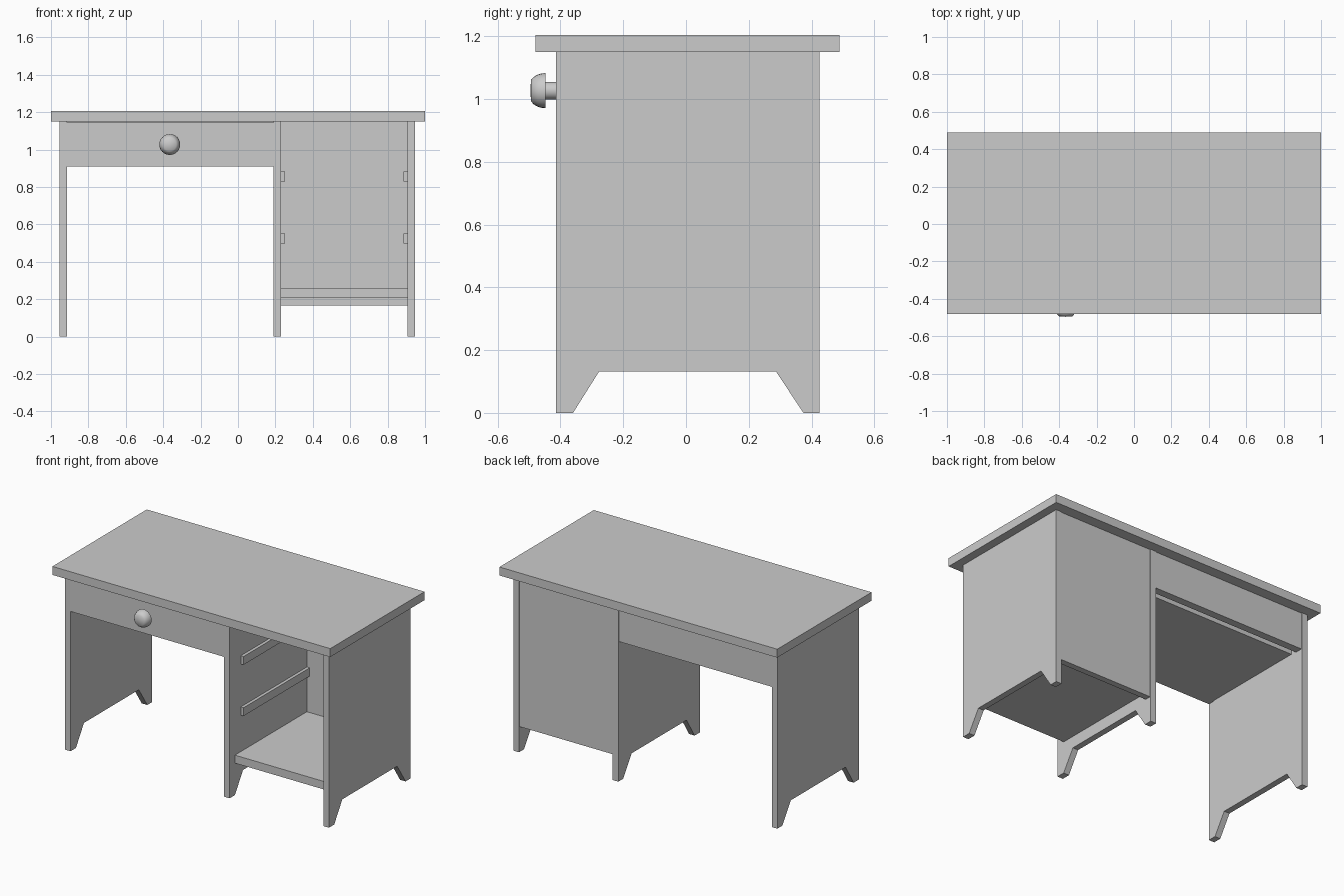
import bpy, bmesh, math

if "Cube" in bpy.data.objects:
    bpy.data.objects.remove(bpy.data.objects["Cube"])


def make_object(name, bm):
    bmesh.ops.recalc_face_normals(bm, faces=bm.faces)
    mesh = bpy.data.meshes.new(name)
    bm.to_mesh(mesh)
    bm.free()
    obj = bpy.data.objects.new(name, mesh)
    bpy.context.collection.objects.link(obj)
    return obj


def box(name, x, y, z):
    """Box from (min, max) ranges on each axis."""
    bm = bmesh.new()
    bmesh.ops.create_cube(bm, size=1)
    for v in bm.verts:
        v.co = [r[0] if c < 0 else r[1] for c, r in zip(v.co, (x, y, z))]
    return make_object(name, bm)


def side_panel(name, x0, x1):
    """Upright panel whose lower edge is cut into two tapered feet."""
    profile = [(-0.415, 0), (-0.36, 0), (-0.277, 0.132), (0.287, 0.132),
               (0.374, 0), (0.425, 0), (0.425, 1.15), (-0.415, 1.15)]
    bm = bmesh.new()
    face = bm.faces.new([bm.verts.new((x0, y, z)) for y, z in profile])
    ext = bmesh.ops.extrude_face_region(bm, geom=[face])
    moved = [g for g in ext["geom"] if isinstance(g, bmesh.types.BMVert)]
    bmesh.ops.translate(bm, verts=moved, vec=(x1 - x0, 0, 0))
    return make_object(name, bm)


# Table top
box("table_top", (-1, 1), (-0.48, 0.49), (1.15, 1.205))

# Three footed panels
side_panel("left_panel", -0.955, -0.915)
side_panel("middle_panel", 0.19, 0.23)
side_panel("right_panel", 0.905, 0.945)

# Back boards: apron over the knee space, full back on the cabinet
box("back_apron", (-0.915, 0.19), (0.37, 0.42), (0.91, 1.15))
box("cabinet_back", (0.23, 0.905), (0.38, 0.42), (0.165, 1.15))

# Cabinet shelf and the runners on both walls
box("cabinet_shelf", (0.23, 0.905), (-0.36, 0.38), (0.208, 0.26))
for level, z in (("lower", 0.497), ("upper", 0.83)):
    for side, x in (("left", 0.23), ("right", 0.885)):
        box(f"{level}_{side}_runner", (x, x + 0.02), (-0.30, 0.38), (z, z + 0.054))

# Drawer: front, floor, sides and back
box("drawer_front", (-0.915, 0.19), (-0.415, -0.375), (0.91, 1.145))
box("drawer_floor", (-0.91, 0.185), (-0.375, 0.335), (0.91, 0.94))
box("drawer_back", (-0.91, 0.185), (0.305, 0.335), (0.94, 1.13))
for side, x in (("left", -0.91), ("right", 0.155)):
    box(f"drawer_{side}_side", (x, x + 0.03), (-0.375, 0.305), (0.94, 1.13))

# Drawer knob: lathed stem and domed head
profile = [(0, -0.41), (0.028, -0.41), (0.028, -0.447), (0.056, -0.447),
           (0.055, -0.459), (0.051, -0.473), (0.044, -0.485), (0.034, -0.494), (0, -0.496)]
bm = bmesh.new()
verts = [bm.verts.new((-0.365 + r, y, 1.027)) for r, y in profile]
edges = [bm.edges.new(pair) for pair in zip(verts, verts[1:])]
bmesh.ops.spin(bm, geom=verts + edges, cent=(-0.365, 0, 1.027), axis=(0, 1, 0),
               angle=2 * math.pi, steps=24, use_merge=True)
bmesh.ops.remove_doubles(bm, verts=bm.verts, dist=0.0001)
knob = make_object("drawer_knob", bm)
bpy.context.view_layer.objects.active = knob
knob.select_set(True)
bpy.ops.object.shade_smooth_by_angle(angle=math.radians(40))
